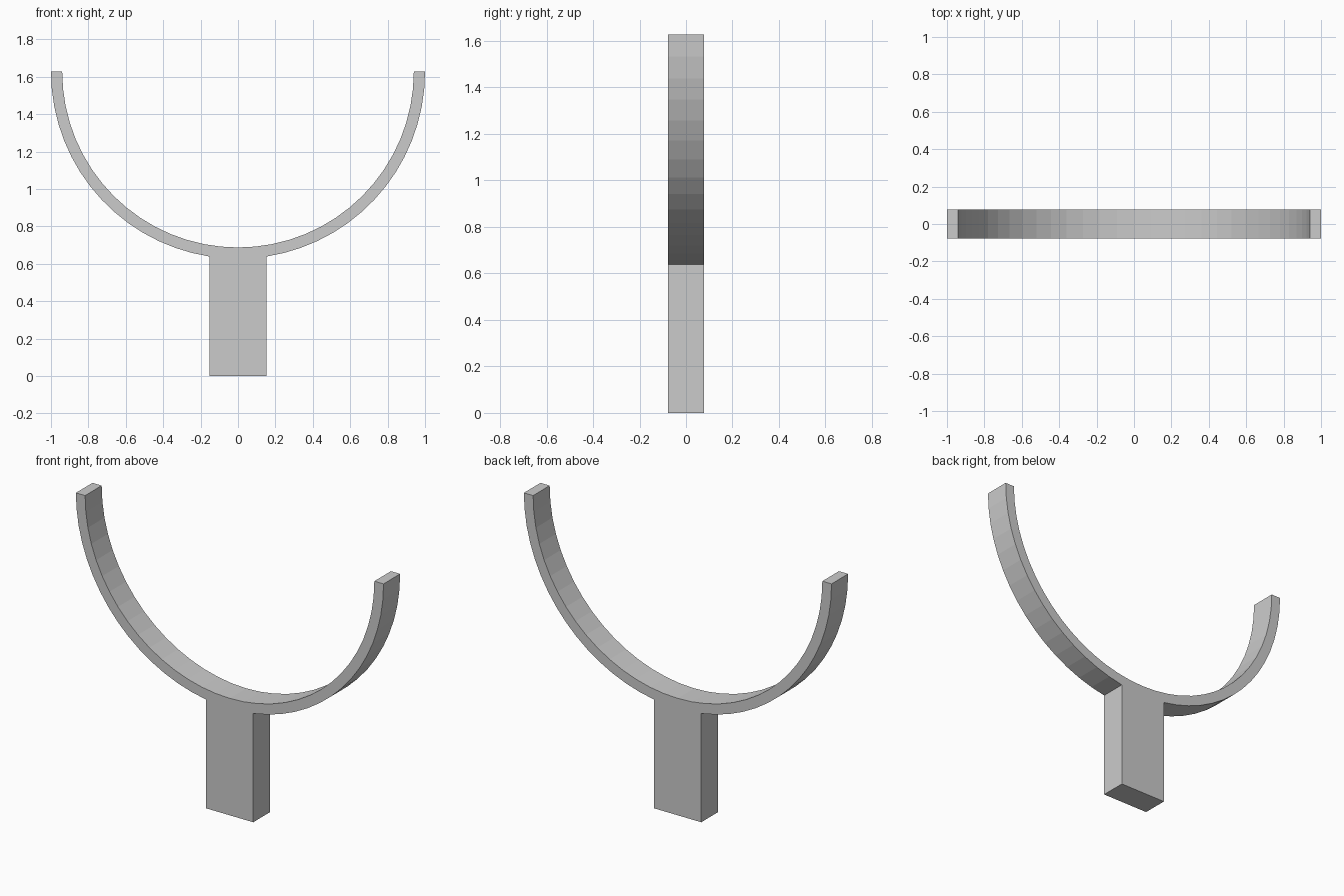
import bpy, bmesh, math

if "Cube" in bpy.data.objects:
    bpy.data.objects.remove(bpy.data.objects["Cube"])

R_OUT, R_IN, CZ = 1.0, 0.94, 1.627   # half ring radii and centre height
STEM, HALF_Y = 0.153, 0.077          # stem half width, half thickness


def arc(radius, start, end, steps):
    return [(radius * math.cos(a), CZ + radius * math.sin(a))
            for a in (start + (end - start) * i / steps for i in range(steps + 1))]


# Outline: left outer arc, stem, right outer arc, inner arc
join = math.acos(STEM / R_OUT)
right = arc(R_OUT, -join, 0, 15)
left = [(-x, z) for x, z in reversed(right)]
inner = arc(R_IN, 0, -math.pi, 32)
outline = left + [(-STEM, 0), (STEM, 0)] + right + inner

# Extrude the outline through the thickness
bm = bmesh.new()
face = bm.faces.new([bm.verts.new((x, -HALF_Y, z)) for x, z in outline])
result = bmesh.ops.extrude_face_region(bm, geom=[face], use_keep_orig=True)
for v in result["geom"]:
    if isinstance(v, bmesh.types.BMVert):
        v.co.y = HALF_Y
bmesh.ops.recalc_face_normals(bm, faces=bm.faces)

mesh = bpy.data.meshes.new("cradle_with_stem")
bm.to_mesh(mesh)
bm.free()
bpy.context.collection.objects.link(bpy.data.objects.new("cradle_with_stem", mesh))
